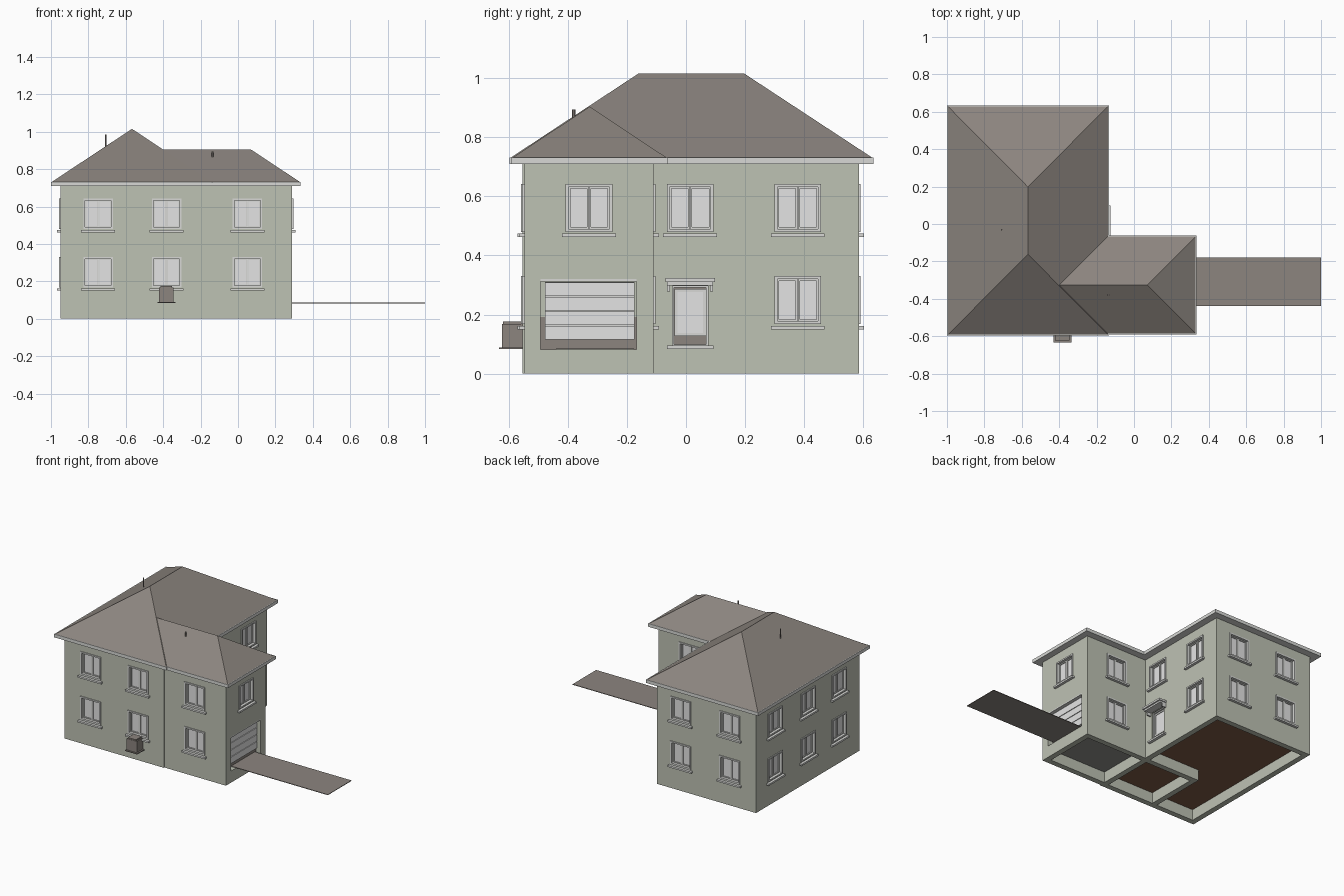
import bpy
import bmesh
import math
from mathutils import Matrix, Vector

cube = bpy.data.objects.get("Cube")
if cube:
    bpy.data.objects.remove(cube, do_unlink=True)


def srgb(*rgb):
    return [((c / 255 + 0.055) / 1.055) ** 2.4 for c in rgb] + [1.0]


def material(name, *rgb):
    mat = bpy.data.materials.new(name)
    mat.use_nodes = True
    mat.diffuse_color = srgb(*rgb)
    for node in mat.node_tree.nodes:
        if node.type == 'BSDF_PRINCIPLED':
            node.inputs["Base Color"].default_value = srgb(*rgb)
    return mat


wall_paint = material("sage_wall", 190, 194, 180)
trim = material("pale_trim", 216, 217, 214)
glass = material("window_pane", 228, 228, 228)
slate = material("brown_grey_roof", 140, 133, 127)
timber = material("brown_floor", 125, 90, 70)
concrete = material("grey_concrete", 145, 145, 140)


def box(bm, x0, x1, y0, y1, z0, z1, slot=0, matrix=Matrix()):
    center = Vector((x0 + x1, y0 + y1, z0 + z1)) / 2
    scale = Matrix.Diagonal((x1 - x0, y1 - y0, z1 - z0, 1))
    made = bmesh.ops.create_cube(bm, size=1, matrix=matrix @ Matrix.Translation(center) @ scale)
    for face in {f for v in made["verts"] for f in v.link_faces}:
        face.material_index = slot


def mesh_from(bm, name, *mats):
    mesh = bpy.data.meshes.new(name)
    bm.normal_update()
    bm.to_mesh(mesh)
    bm.free()
    for mat in mats:
        mesh.materials.append(mat)
    return mesh


def add(name, mesh, matrix=Matrix()):
    obj = bpy.data.objects.new(name, mesh)
    bpy.context.scene.collection.objects.link(obj)
    obj.matrix_world = matrix
    return obj


def block(name, mat, *size):
    bm = bmesh.new()
    box(bm, *size)
    return add(name, mesh_from(bm, name, mat))


# Each facade: turn about z and distance of its plane from the origin.
# Local frame on a facade: x runs along it, -y points outward.
FACADES = {
    "front": (0, 0.553), "wing_front": (0, 0.547),
    "right": (90, -0.185), "wing_right": (90, 0.29),
    "back": (180, 0.585), "wing_back": (180, -0.11),
    "left": (-90, 0.95),
}


def on_facade(facade, along, z):
    angle, dist = FACADES[facade]
    return Matrix.Rotation(math.radians(angle), 4, 'Z') @ Matrix.Translation((along, -dist, z))


def ring(bm, x0, x1, y0, y1, z0, z1, w, slot):
    box(bm, x0, x0 + w, y0, y1, z0, z1, slot)
    box(bm, x1 - w, x1, y0, y1, z0, z1, slot)
    box(bm, x0 + w, x1 - w, y0, y1, z0, z0 + w, slot)
    box(bm, x0 + w, x1 - w, y0, y1, z1 - w, z1, slot)


# Window: casing, two sashes, panes and sill
W, H = 0.079, 0.162
bm = bmesh.new()
ring(bm, -W, W, -0.006, 0.03, 0, H, 0.01, 0)
for x0 in (-0.069, 0.001):
    ring(bm, x0, x0 + 0.068, 0.012, 0.025, 0.01, H - 0.01, 0.006, 0)
box(bm, -0.069, 0.069, 0.018, 0.024, 0.01, H - 0.01, 1)
box(bm, -0.091, 0.091, -0.018, 0.005, -0.018, -0.006, 0)
window_mesh = mesh_from(bm, "window", trim, glass)

LOW, HIGH = 0.168, 0.48
rows = {
    "front": ((-0.748, -0.382), (LOW, HIGH)),
    "wing_front": ((0.05,), (LOW, HIGH)),
    "back": ((0.748, 0.37), (LOW, HIGH)),
    "wing_back": ((-0.05,), (LOW, HIGH)),
    "left": ((-0.378, -0.014, 0.328), (LOW, HIGH)),
    "right": ((0.014, 0.378), (HIGH,)),
    "wing_right": ((-0.328,), (HIGH,)),
}
spots = [(f, a, z) for f, (alongs, levels) in rows.items() for a in alongs for z in levels]
spots.append(("right", 0.378, LOW))

# Openings cut through the walls
cut = bmesh.new()
for facade, along, z in spots:
    m = on_facade(facade, along, z)
    box(cut, -0.074, 0.074, -0.05, 0.06, 0.005, H - 0.005, 0, m)
    add(facade + "_window", window_mesh, m)
door_place = on_facade("right", 0.014, 0.083)
garage_place = on_facade("wing_right", -0.33, 0.081)
box(cut, -0.06, 0.06, -0.05, 0.06, 0.0, 0.214, 0, door_place)
box(cut, -0.163, 0.163, -0.05, 0.06, 0.0, 0.239, 0, garage_place)
cutter = add("opening_cutter", mesh_from(cut, "opening_cutter", wall_paint))
cutter.hide_render = True

# Walls
T, TOP = 0.038, 0.715
walls = {
    "main_front_wall": (-0.95, -0.185, -0.553, -0.553 + T),
    "main_back_wall": (-0.95, -0.185, 0.585 - T, 0.585),
    "main_left_wall": (-0.95, -0.95 + T, -0.515, 0.547),
    "main_right_wall": (-0.185 - T, -0.185, -0.515, 0.547),
    "wing_front_wall": (-0.185, 0.29, -0.547, -0.547 + T),
    "wing_back_wall": (-0.185, 0.29, -0.11 - T, -0.11),
    "wing_right_wall": (0.29 - T, 0.29, -0.509, -0.148),
}
for name, span in walls.items():
    wall = block(name, wall_paint, *span, 0, TOP)
    mod = wall.modifiers.new("openings", 'BOOLEAN')
    mod.operation = 'DIFFERENCE'
    mod.solver = 'EXACT'
    mod.object = cutter
    bpy.context.view_layer.update()
    cut_mesh = bpy.data.meshes.new_from_object(
        wall.evaluated_get(bpy.context.evaluated_depsgraph_get()))
    wall.modifiers.clear()
    wall.data = cut_mesh
bpy.data.objects.remove(cutter, do_unlink=True)

# Floors and foundation partitions
block("main_floor", timber, -0.912, -0.223, -0.515, 0.547, 0.075, 0.083)
block("garage_floor", concrete, -0.185, 0.252, -0.509, -0.148, 0.075, 0.083)
block("cross_partition", wall_paint, -0.62, -0.223, -0.148, -0.11, 0, 0.075)
block("long_partition", wall_paint, -0.62, -0.582, -0.515, -0.148, 0, 0.075)
block("driveway", slate, 0.252, 1.0, -0.438, -0.178, 0.082, 0.086)

# Garage door: sectional panels in front of a backing
bm = bmesh.new()
box(bm, -0.163, 0.163, 0.036, 0.04, 0, 0.11, 2)
box(bm, -0.163, 0.163, 0.036, 0.04, 0.11, 0.239, 1)
box(bm, -0.163, 0.163, 0.0, 0.035, 0.231, 0.239, 0)
box(bm, -0.148, 0.156, 0.03, 0.035, 0.035, 0.23, 0)
for i in range(4):
    z = 0.035 + i * 0.049
    box(bm, -0.148, 0.156, 0.02, 0.03, z, z + 0.045, 3)
add("garage_door", mesh_from(bm, "garage_door", trim, wall_paint, slate, glass), garage_place)

# Entry door with canopy, brackets and step
bm = bmesh.new()
ring(bm, -0.06, 0.06, 0.008, 0.036, 0.01, 0.214, 0.006, 0)
box(bm, -0.054, 0.054, 0.024, 0.03, 0.012, 0.208, 2)
ring(bm, -0.053, 0.053, 0.014, 0.024, 0.045, 0.204, 0.01, 0)
box(bm, -0.043, 0.043, 0.018, 0.024, 0.055, 0.194, 1)
box(bm, -0.079, 0.079, -0.02, 0.036, 0.0, 0.012, 0)
box(bm, -0.084, 0.084, -0.06, 0, 0.228, 0.241, 0)
box(bm, -0.078, 0.078, -0.05, 0, 0.216, 0.228, 0)
for x in (-0.078, 0.068):
    box(bm, x, x + 0.01, -0.03, 0, 0.195, 0.216, 0)
add("entry_door", mesh_from(bm, "entry_door", trim, glass, slate), door_place)

# Eaves and hipped roofs
EAVE = 0.732
block("main_eaves", trim, -1.0, -0.135, -0.597, 0.634, 0.709, EAVE)
block("wing_eaves", trim, -0.135, 0.335, -0.59, -0.062, 0.709, EAVE)


def roof(name, x0, x1, y0, y1, ridge_a, ridge_b):
    bm = bmesh.new()
    for x, y in ((x0, y0), (x1, y0), (x1, y1), (x0, y1)):
        bm.verts.new((x, y, EAVE))
    for p in (ridge_a, ridge_b):
        bm.verts.new(p)
    bmesh.ops.convex_hull(bm, input=bm.verts[:])
    bmesh.ops.dissolve_limit(bm, angle_limit=0.01, verts=bm.verts[:], edges=bm.edges[:])
    bmesh.ops.recalc_face_normals(bm, faces=bm.faces[:])
    add(name, mesh_from(bm, name, slate))


roof("main_roof", -0.995, -0.14, -0.592, 0.629, (-0.567, -0.162, 1.015), (-0.567, 0.198, 1.015))
roof("wing_roof", -0.3, 0.33, -0.585, -0.067, (-0.45, -0.326, 0.904), (0.07, -0.326, 0.904))


# Roof vent pipes
def pipe(name, x, y, z0, z1, radius):
    bm = bmesh.new()
    bmesh.ops.create_cone(bm, cap_ends=True, segments=10, radius1=radius, radius2=radius,
                          depth=z1 - z0, matrix=Matrix.Translation((x, y, (z0 + z1) / 2)))
    add(name, mesh_from(bm, name, slate))


pipe("main_vent_pipe", -0.708, -0.03, 0.88, 0.985, 0.004)
pipe("wing_vent_pipe", -0.137, -0.38, 0.84, 0.894, 0.006)

# Wall-mounted cellar vent: base, body and cap
bm = bmesh.new()
box(bm, -0.43, -0.335, -0.633, -0.553, 0.083, 0.089)
box(bm, -0.423, -0.345, -0.623, -0.553, 0.089, 0.168)
box(bm, -0.415, -0.353, -0.62, -0.553, 0.168, 0.176)
add("cellar_vent", mesh_from(bm, "cellar_vent", slate))
